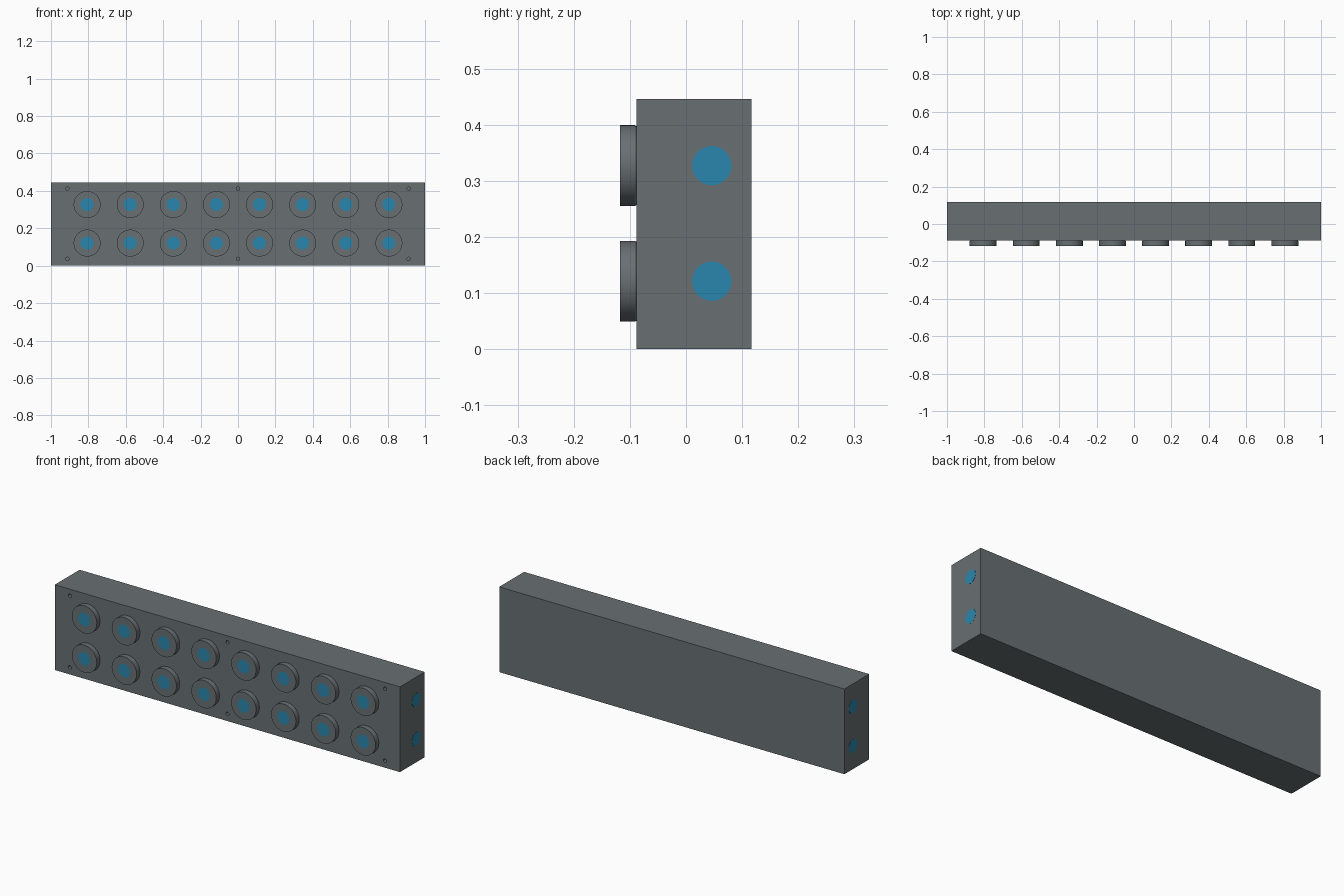
import bpy
import bmesh
from math import cos, sin, pi, radians
from mathutils import Matrix

cube = bpy.data.objects.get("Cube")
if cube:
    bpy.data.objects.remove(cube, do_unlink=True)

FRONT, BACK, HEIGHT = -0.088, 0.117, 0.446
ROWS = (0.121, 0.327)


def material(name, color):
    mat = bpy.data.materials.new(name)
    mat.use_nodes = True
    mat.diffuse_color = (*color, 1)
    mat.node_tree.nodes["Principled BSDF"].inputs["Base Color"].default_value = (*color, 1)
    return mat


grey = material("slate grey", (0.14, 0.16, 0.17))
blue = material("port blue", (0.023, 0.24, 0.42))


def add_object(name, bm, mats):
    bmesh.ops.recalc_face_normals(bm, faces=bm.faces)
    mesh = bpy.data.meshes.new(name)
    bm.to_mesh(mesh)
    bm.free()
    for mat in mats:
        mesh.materials.append(mat)
    obj = bpy.data.objects.new(name, mesh)
    bpy.context.collection.objects.link(obj)
    return obj


def cylinder(bm, radius, depth, axis, location, segments=32):
    turn = Matrix.Rotation(pi / 2, 4, "Y" if axis == "X" else "X")
    bmesh.ops.create_cone(bm, cap_ends=True, segments=segments, radius1=radius, radius2=radius,
                          depth=depth, matrix=Matrix.Translation(location) @ turn)


# Manifold block
bm = bmesh.new()
bmesh.ops.create_cube(bm, size=1)
bmesh.ops.scale(bm, vec=(1.998, BACK - FRONT, HEIGHT), verts=bm.verts)
bmesh.ops.translate(bm, vec=(0, (FRONT + BACK) / 2, HEIGHT / 2), verts=bm.verts)
block = add_object("manifold_block", bm, [grey])

# Small mounting holes in the front face
bm = bmesh.new()
for x in (-0.912, 0, 0.912):
    for z in (0.037, 0.412):
        cylinder(bm, 0.009, 0.06, "Y", (x, FRONT, z), 24)
cutter = add_object("mounting_hole_cutter", bm, [grey])
cutter.hide_render = True
cutter.hide_viewport = True
cutter.display_type = "WIRE"
holes = block.modifiers.new("mounting_holes", "BOOLEAN")
holes.operation = "DIFFERENCE"
holes.solver = "EXACT"
holes.object = cutter

# Front port collar: lathed rings closed by a blue centre
bm = bmesh.new()
SEGMENTS = 48
profile = [(0.070, 0), (0.072, -0.003), (0.072, -0.030), (0.035, -0.030)]
rings = [[bm.verts.new((r * cos(2 * pi * i / SEGMENTS), y, r * sin(2 * pi * i / SEGMENTS)))
          for i in range(SEGMENTS)] for r, y in profile]
for a, b in zip(rings, rings[1:]):
    for i in range(SEGMENTS):
        j = (i + 1) % SEGMENTS
        bm.faces.new((a[i], a[j], b[j], b[i]))
bm.faces.new(rings[0])
centre = bm.faces.new(rings[-1])
centre.material_index = 1
collar = add_object("front_port", bm, [grey, blue])
bpy.context.view_layer.objects.active = collar
collar.select_set(True)
bpy.ops.object.shade_smooth_by_angle(angle=radians(30))

# Two rows of eight ports
for row, z in zip(("lower", "upper"), ROWS):
    for column in range(8):
        port = collar.copy()
        port.name = f"{row}_front_port_{column + 1}"
        port.location = ((column - 3.5) * 0.2305, FRONT, z)
        bpy.context.collection.objects.link(port)
bpy.data.objects.remove(collar, do_unlink=True)

# Blue port discs on both ends
for side, sign in (("left", 1), ("right", -1)):
    bm = bmesh.new()
    for z in ROWS:
        cylinder(bm, 0.035, 0.002, "X", (sign * 0.999, 0.046, z), 48)
    add_object(f"{side}_end_ports", bm, [blue])
